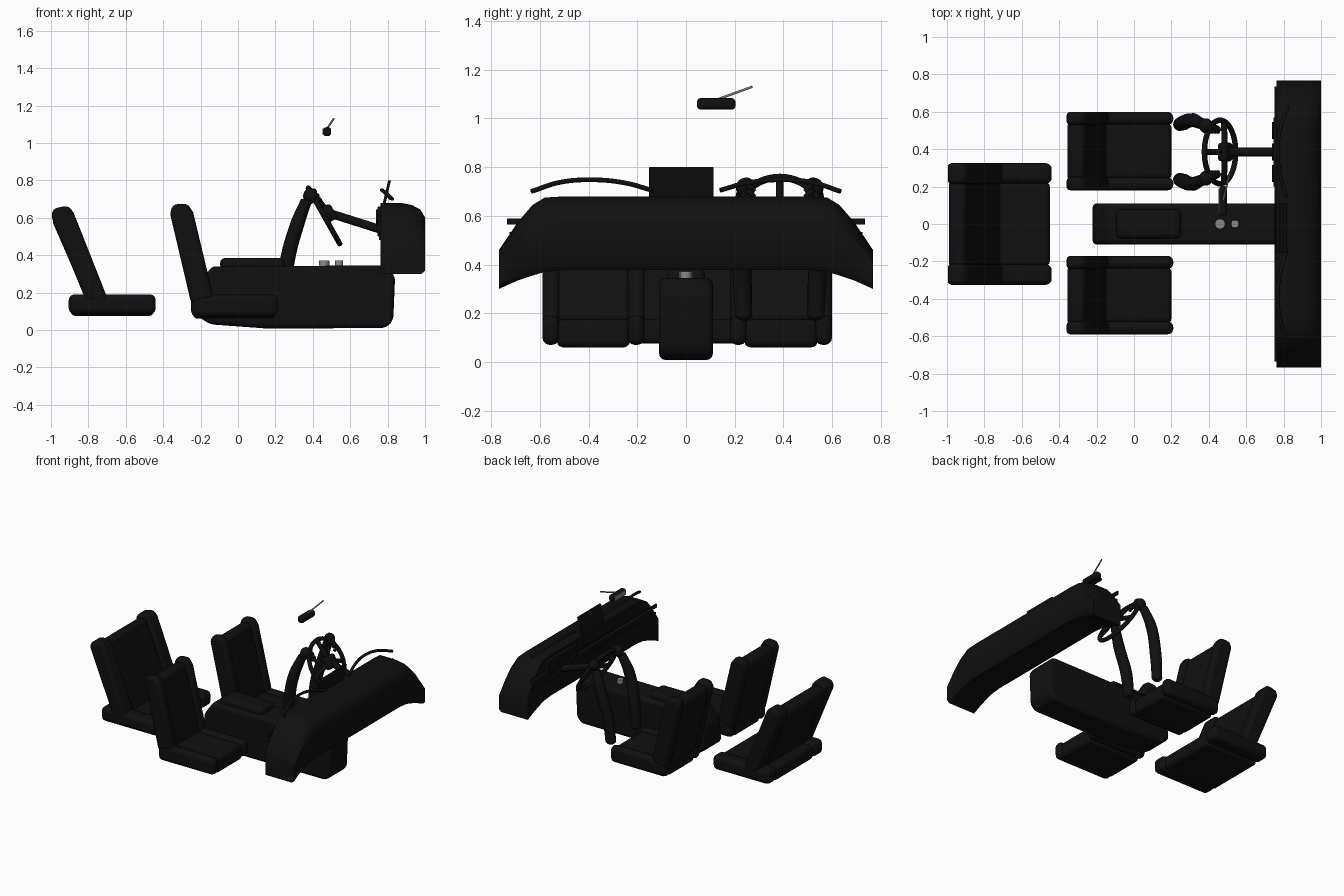
import bpy, bmesh, math
from mathutils import Vector

cube = bpy.data.objects.get("Cube")
if cube:
    bpy.data.objects.remove(cube, do_unlink=True)


def material(name, value):
    m = bpy.data.materials.new(name)
    m.use_nodes = True
    col = (value, value, value, 1)
    m.diffuse_color = col
    m.node_tree.nodes["Principled BSDF"].inputs["Base Color"].default_value = col
    return m


BLACK = material("black upholstery", 0.005)
TRIM = material("dark grey trim", 0.04)
GREY = material("light grey metal", 0.25)


def finish(ob, mat, bevel=0, segments=3):
    ob.data.materials.clear()
    ob.data.materials.append(mat)
    bpy.ops.object.select_all(action='DESELECT')
    ob.select_set(True)
    bpy.context.view_layer.objects.active = ob
    if bevel:
        mod = ob.modifiers.new("soft_edges", 'BEVEL')
        mod.width, mod.segments = bevel, segments
        mod.limit_method, mod.angle_limit = 'ANGLE', math.radians(25)
    bpy.ops.object.shade_smooth_by_angle(angle=math.radians(40))
    return ob


def loft(name, rings, mat, bevel=0):
    """Skin a list of equal-length closed rings and cap both ends."""
    bm = bmesh.new()
    loops = [[bm.verts.new(p) for p in ring] for ring in rings]
    n = len(loops[0])
    for a, b in zip(loops, loops[1:]):
        for i in range(n):
            j = (i + 1) % n
            bm.faces.new((a[i], a[j], b[j], b[i]))
    bm.faces.new(loops[0])
    bm.faces.new(loops[-1])
    bmesh.ops.recalc_face_normals(bm, faces=bm.faces)
    me = bpy.data.meshes.new(name)
    bm.to_mesh(me)
    bm.free()
    ob = bpy.data.objects.new(name, me)
    bpy.context.collection.objects.link(ob)
    return finish(ob, mat, bevel)


def prism(name, profile, y0, y1, mat=BLACK, bevel=0.02):
    return loft(name, [[(x, y, z) for x, z in profile] for y in (y0, y1)], mat, bevel)


def box(name, x, y, z, mat=BLACK, bevel=0.0):
    profile = [(x[0], z[0]), (x[1], z[0]), (x[1], z[1]), (x[0], z[1])]
    return prism(name, profile, y[0], y[1], mat, bevel)


def tube(name, points, radius, mat=BLACK, radii=None):
    cu = bpy.data.curves.new(name, 'CURVE')
    cu.dimensions = '3D'
    cu.bevel_depth, cu.bevel_resolution, cu.use_fill_caps = radius, 3, True
    sp = cu.splines.new('BEZIER')
    sp.bezier_points.add(len(points) - 1)
    for i, (bp, p) in enumerate(zip(sp.bezier_points, points)):
        bp.co = p
        bp.handle_left_type = bp.handle_right_type = 'AUTO'
        bp.radius = radii[i] if radii else 1
    ob = bpy.data.objects.new(name, cu)
    bpy.context.collection.objects.link(ob)
    bpy.ops.object.select_all(action='DESELECT')
    ob.select_set(True)
    bpy.context.view_layer.objects.active = ob
    bpy.ops.object.convert(target='MESH')
    return finish(bpy.context.object, mat)


def ball(name, loc, scale, mat=BLACK):
    bpy.ops.mesh.primitive_uv_sphere_add(segments=20, ring_count=12, radius=1, location=loc)
    ob = bpy.context.object
    ob.name, ob.scale = name, scale
    return finish(ob, mat)


# Seats: a centre panel between two side bolsters, on cushion and backrest
def seat(name, yc, half, side, back, cushion_x, cushion_z):
    inner = half - side
    inset = [(x + 0.005, z - 0.025 if z > 0.5 else z) for x, z in back]
    inset = [(x - (0.02 if i in (3, 4) else 0), z) for i, (x, z) in enumerate(inset)]
    x0, x1 = cushion_x
    z0, z1 = cushion_z
    prism(name + "_back_centre", inset, yc - inner - 0.01, yc + inner + 0.01)
    box(name + "_cushion_centre", (x0 + 0.01, x1 - 0.01), (yc - inner - 0.01, yc + inner + 0.01),
        (z0 - 0.01, z1 - 0.015), BLACK, 0.025)
    for label, s in (("left", 1), ("right", -1)):
        ys = sorted((yc + s * inner, yc + s * half))
        prism(f"{name}_back_bolster_{label}", back, *ys, BLACK, 0.025)
        box(f"{name}_cushion_bolster_{label}", (x0, x1), ys, (z0, z1), BLACK, 0.03)


front_back = [(-.365, .63), (-.345, .672), (-.27, .675), (-.24, .63), (-.13, .17), (-.25, .14)]
for label, y in (("driver_seat", 0.39), ("passenger_seat", -0.38)):
    seat(label, y, 0.21, 0.07, front_back, (-.25, .21), (.07, .19))
rear_back = [(-1.0, .61), (-.985, .65), (-.91, .665), (-.88, .63), (-.69, .15), (-.81, .15)]
seat("rear_bench", 0, 0.325, 0.11, rear_back, (-.905, -.44), (.085, .19))

# Centre console with armrest and two knobs
console = [(-.225, .08), (-.15, .03), (.15, .008), (.79, .01), (.83, .05),
           (.84, .29), (.79, .345), (-.14, .34), (-.21, .24)]
prism("centre_console", console, -.11, .11, BLACK, 0.025)
box("console_armrest", (-.095, .25), (-.078, .078), (.32, .385), BLACK, 0.025)
for i, (x, r) in enumerate(((.46, .028), (.54, .022))):
    bpy.ops.mesh.primitive_cylinder_add(vertices=24, radius=r, depth=.04, location=(x, 0, .352))
    bpy.context.object.name = f"console_knob_{i + 1}"
    finish(bpy.context.object, GREY, 0.004)

# Dashboard: rounded section swept sideways, drooping at both ends
section = [(.762, 0), (.762, 1), (.87, 1), (.93, .96), (.975, .88), (1, .74), (1, .1), (.98, 0)]
stations = [(.50, .378, .68), (.58, .37, .675), (.63, .355, .645), (.69, .335, .575), (.768, .30, .46)]
stations = [(-y, a, b) for y, a, b in reversed(stations)] + stations
loft("dashboard", [[(x, y, a + t * (b - a)) for x, t in section] for y, a, b in stations], BLACK)

# Dashboard face: trim strips, instrument panel, vents
box("dash_trim_strip", (.752, .764), (-.735, .735), (.565, .59), BLACK)
box("dash_trim_line", (.750, .753), (-.73, .73), (.573, .581), TRIM)
box("dash_lower_strip", (.754, .764), (-.725, .725), (.52, .533), BLACK)
box("instrument_panel", (.745, .764), (.2, .57), (.5, .66), BLACK, 0.006)
for i in range(3):
    bpy.ops.mesh.primitive_cylinder_add(vertices=28, radius=.045, depth=.008,
                                        location=(.743, .27 + i * .115, .6),
                                        rotation=(0, math.pi / 2, 0))
    bpy.context.object.name = f"gauge_{i + 1}"
    finish(bpy.context.object, BLACK)
for i, y in enumerate((-.65, -.1, .08, .65)):
    box(f"air_vent_{i + 1}", (.755, .764), (y - .05, y + .05), (.48, .515), BLACK)

# Display screen standing on the dashboard
prism("display_screen", [(.755, .6), (.772, .6), (.818, .8), (.803, .8)], -.152, .113, BLACK, 0.003)

# Curved rails above the dashboard top
for label, s in (("left", 1), ("right", -1)):
    tube("dash_top_rail_" + label, [(.825, s * .635, .70), (.785, s * .52, .737),
         (.768, s * .39, .748), (.785, s * .25, .735), (.815, s * .14, .705)], 0.01)

# Steering wheel, hub, spokes and column
centre = Vector((.46, .385, .61))
up = Vector((-.49, 0, .87))
side = Vector((0, 1, 0))
axis = Vector((.87, 0, .49))
bpy.ops.mesh.primitive_torus_add(location=centre, rotation=(0, math.radians(60.6), 0), major_radius=.17,
                                 minor_radius=.015, major_segments=48, minor_segments=10)
bpy.context.object.name = "steering_wheel_rim"
finish(bpy.context.object, BLACK)
hub = centre + axis * .03
for i, a in enumerate((0, 105, -105)):
    d = up * math.cos(math.radians(a)) + side * math.sin(math.radians(a))
    tube(f"steering_spoke_{i + 1}", [hub, centre + d * .165], 0.016)
o = box("steering_hub", (-.045, .045), (-.05, .05), (-.025, .03), BLACK, 0.018)
o.location, o.rotation_euler = hub, (0, math.radians(60.6), 0)
tube("steering_column", [hub, (.77, .385, .535)], 0.024)

# Sleeved arms reaching to the wheel
for label, s in (("left", 1), ("right", -1)):
    def at(x, dy, z):
        return (x, .385 + s * dy, z)
    tube("arm_" + label, [at(.245, .148, .19), at(.262, .155, .36), at(.315, .17, .56), at(.365, .15, .69)],
         0.04, BLACK, (.9, 1, .95, .75))
    ball("arm_end_" + label, at(.245, .148, .195), (.036, .036, .025))
    ball("hand_" + label, at(.385, .14, .715), (.037, .04, .042))
    for k in range(4):
        p = at(.375 + k * .014, .15 - k * .004, .745 - k * .023)
        tube(f"finger_{label}_{k + 1}", [p, at(p[0] + .035, .125, p[2] - .002), at(p[0] + .03, .105, p[2] - .022)],
             0.011)

# Rear-view mirror with glass and stalk
box("mirror_housing", (.455, .498), (.045, .203), (1.036, 1.084), BLACK, 0.016)
box("mirror_glass", (.451, .457), (.058, .19), (1.044, 1.076), GREY)
tube("mirror_stalk", [(.475, .12, 1.075), (.512, .272, 1.13)], 0.005, GREY)
